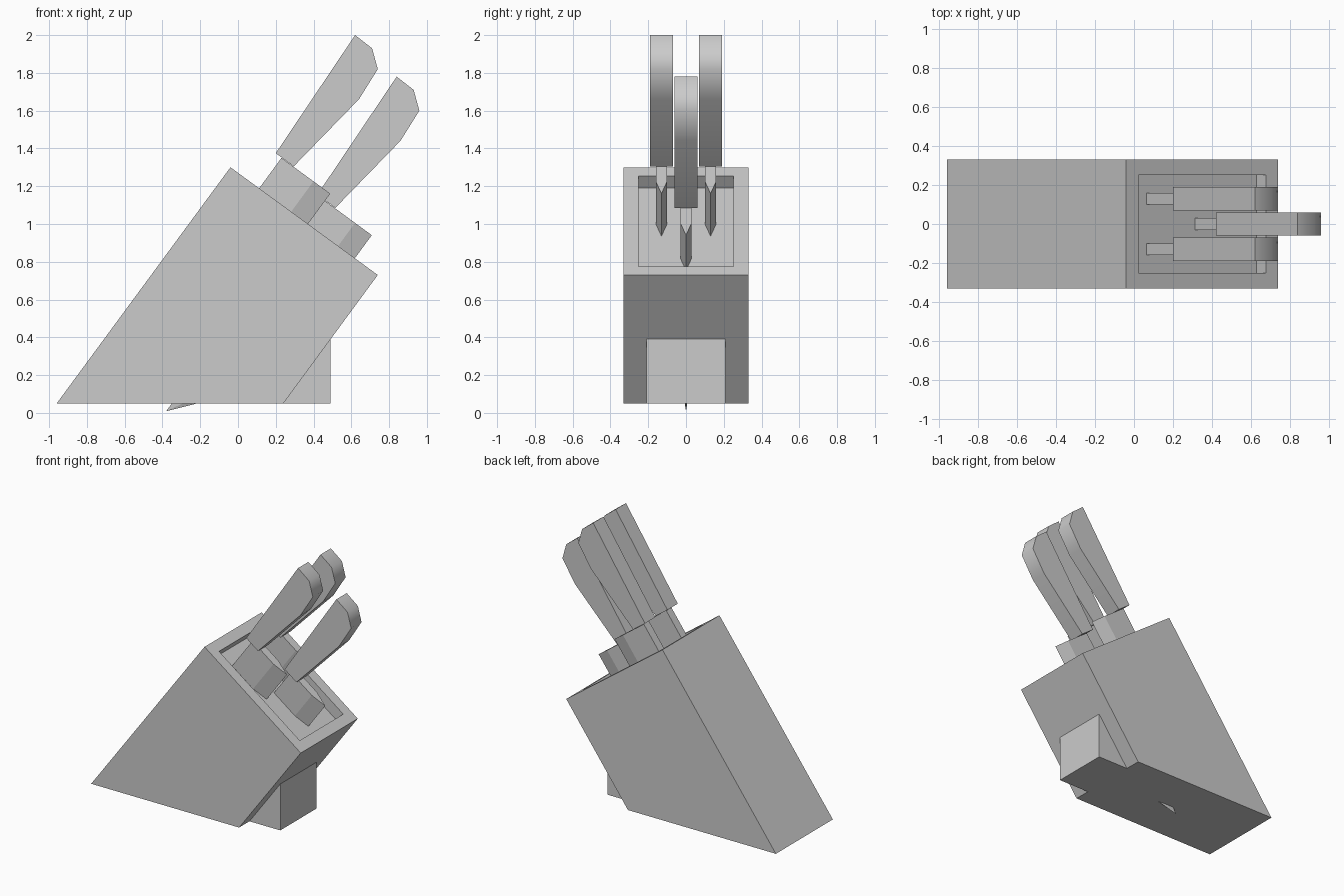
import bpy, bmesh, math
from mathutils import Vector

if "Cube" in bpy.data.objects:
    bpy.data.objects.remove(bpy.data.objects["Cube"])

AXIS = Vector((-0.591, 0, -0.807))    # direction down a blade
ACROSS = Vector((0.807, 0, -0.591))   # from spine to cutting edge


def finish(name, bm):
    bmesh.ops.recalc_face_normals(bm, faces=bm.faces[:])
    mesh = bpy.data.meshes.new(name)
    bm.to_mesh(mesh)
    bm.free()
    obj = bpy.data.objects.new(name, mesh)
    bpy.context.collection.objects.link(obj)
    return obj


def prism(profile, y, half):
    """Extrude an xz profile across y - half .. y + half."""
    bm = bmesh.new()
    face = bm.faces.new([bm.verts.new((x, y - half, z)) for x, z in profile])
    ext = bmesh.ops.extrude_face_region(bm, geom=[face], use_keep_orig=True)
    verts = [v for v in ext["geom"] if isinstance(v, bmesh.types.BMVert)]
    bmesh.ops.translate(bm, verts=verts, vec=(0, 2 * half, 0))
    bmesh.ops.recalc_face_normals(bm, faces=bm.faces[:])
    return bm


# Leaning block with a shallow tray sunk into its sloping top
bm = prism([(-0.96, 0.05), (0.24, 0.05), (0.74, 0.73), (-0.04, 1.30)], 0, 0.33)
top = max(bm.faces, key=lambda f: f.normal.dot(-AXIS))
bmesh.ops.inset_region(bm, faces=[top], thickness=0.11)
ext = bmesh.ops.extrude_discrete_faces(bm, faces=[top])
bmesh.ops.translate(bm, verts=ext["faces"][0].verts[:], vec=AXIS * 0.08)
finish("block", bm)

# Wedge foot propping up the overhang
finish("foot", prism([(0.24, 0.05), (0.49, 0.05), (0.49, 0.39)], 0, 0.21))


def knife(name, dx, dz, y):
    # Blade: flat body, bevelled cutting edge, pointed tip on the spine side
    origin = Vector((0.23 + dx, y, 1.35 + dz))
    section = [(0, -0.03), (0.21, -0.03), (0.32, 0), (0.21, 0.03), (0, 0.03)]
    bm = bmesh.new()
    rings = [[bm.verts.new(origin + AXIS * u + ACROSS * w + Vector((0, t, 0)))
              for w, t in section] for u in (0, 1.0)]
    tip = bm.verts.new(origin + AXIS * 1.395 - ACROSS * 0.008)
    bm.faces.new(rings[0])
    for i in range(5):
        j = (i + 1) % 5
        bm.faces.new((rings[0][i], rings[0][j], rings[1][j], rings[1][i]))
        bm.faces.new((rings[1][i], rings[1][j], tip))
    finish(name + "_blade", bm)

    # Handle: flared profile with a softly shaded underside and butt
    profile = [(0.20, 1.375), (0.62, 2.0), (0.71, 1.93),
               (0.74, 1.82), (0.64, 1.66), (0.295, 1.305)]
    handle = finish(name + "_handle",
                    prism([(x + dx, z + dz) for x, z in profile], y, 0.06))
    bpy.ops.object.select_all(action='DESELECT')
    handle.select_set(True)
    bpy.context.view_layer.objects.active = handle
    bpy.ops.object.shade_smooth_by_angle(angle=math.radians(50))


# Two upper knives and one lower knife in the middle
for side, y in (("left", -0.13), ("right", 0.13)):
    knife(side + "_knife", 0, 0, y)
knife("middle_knife", 0.22, -0.22, 0)
